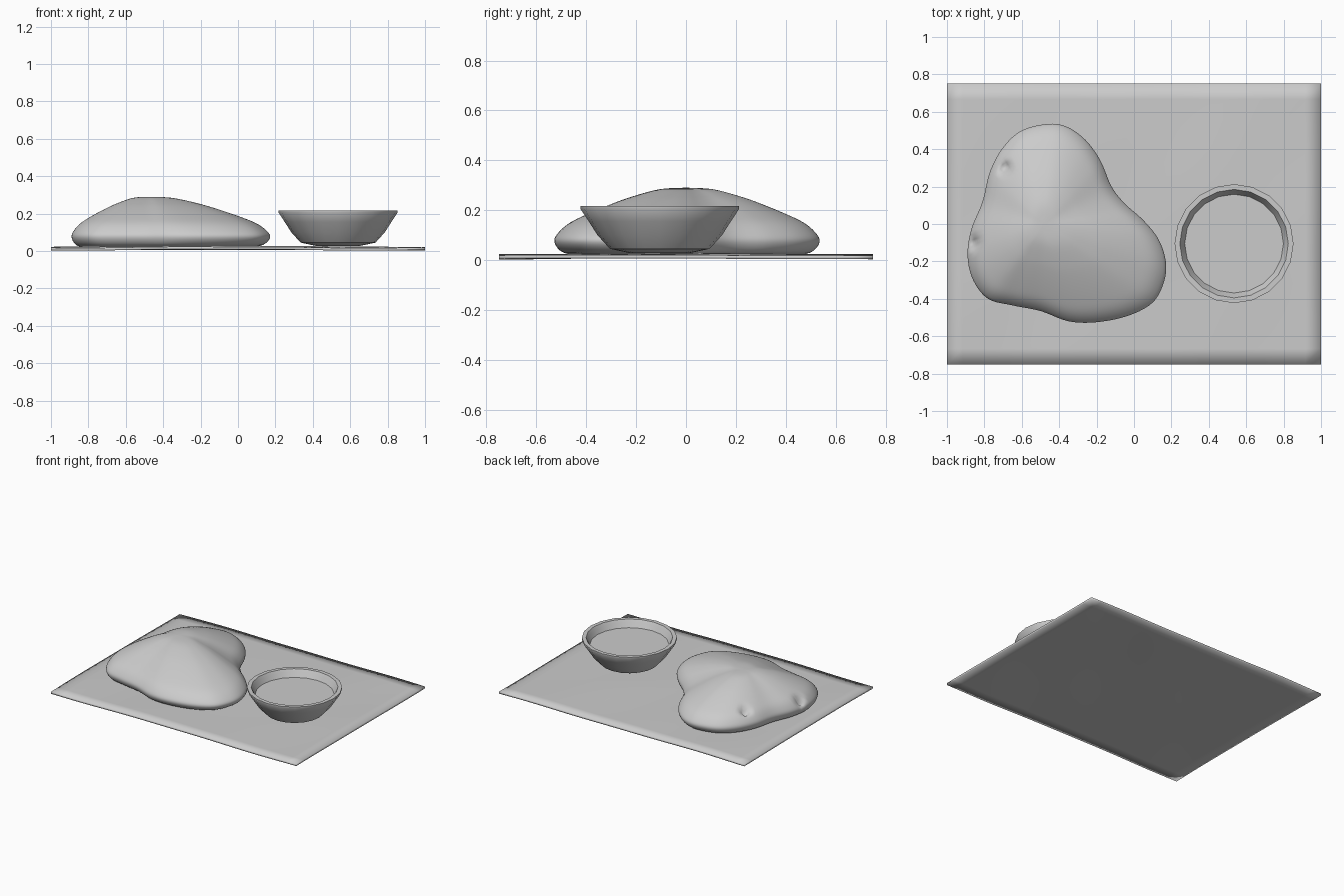
import bpy, bmesh
from math import sin, cos, pi, exp
from mathutils import Vector

if "Cube" in bpy.data.objects:
    bpy.data.objects.remove(bpy.data.objects["Cube"])


def finish(bm, name, angle=None):
    bmesh.ops.recalc_face_normals(bm, faces=bm.faces[:])
    me = bpy.data.meshes.new(name)
    bm.to_mesh(me)
    bm.free()
    ob = bpy.data.objects.new(name, me)
    bpy.context.collection.objects.link(ob)
    bpy.ops.object.select_all(action='DESELECT')
    ob.select_set(True)
    bpy.context.view_layer.objects.active = ob
    if angle is None:
        bpy.ops.object.shade_smooth()
    else:
        bpy.ops.object.shade_smooth_by_angle(angle=angle)
    return ob


def loft(bm, rings):
    """Skin closed loops of equal length and cap both ends."""
    loops = [[bm.verts.new(p) for p in r] for r in rings]
    n = len(loops[0])
    for a, b in zip(loops, loops[1:]):
        for i in range(n):
            j = (i + 1) % n
            bm.faces.new((a[i], a[j], b[j], b[i]))
    bm.faces.new(loops[0])
    bm.faces.new(loops[-1])


def spline(pts, steps, closed):
    """Catmull-Rom interpolation of a list of 2D points."""
    n, out = len(pts), []
    get = (lambda i: Vector(pts[i % n])) if closed else \
          (lambda i: Vector(pts[max(0, min(n - 1, i))]))
    for i in range(n if closed else n - 1):
        a, b, c, d = (get(i + k) for k in (-1, 0, 1, 2))
        for s in range(steps):
            t = s / steps
            out.append(0.5 * (2*b + (c - a)*t + (2*a - 5*b + 4*c - d)*t*t
                              + (3*b - a - 3*c + d)*t**3))
    if not closed:
        out.append(get(n - 1))
    return out


def ripple(x, y):
    swell = 0.006 * (1 - (x * x + (y / 0.75) ** 2) / 2)
    return 0.018 + swell + 0.003 * sin(4.1*x + 1.3*y) * cos(3.7*y - 0.8*x) \
        + 0.001 * sin(9*x - 7*y)


# Cloth: thin, gently rippled sheet
bm = bmesh.new()
bmesh.ops.create_grid(bm, x_segments=24, y_segments=18, size=1)
for v in bm.verts:
    v.co.y *= 0.75
    v.co.z = ripple(v.co.x, v.co.y)
res = bmesh.ops.extrude_face_region(bm, geom=bm.faces[:])
for v in [g for g in res['geom'] if isinstance(g, bmesh.types.BMVert)]:
    v.co.z = max(0.0, v.co.z - 0.014)
finish(bm, "cloth")

# Loaf: three-lobed outline scaled through a domed profile
outline = [(-.46, .535), (-.6, .5), (-.7, .41), (-.77, .28), (-.81, .12),
           (-.87, -.03), (-.89, -.17), (-.86, -.3), (-.78, -.4), (-.65, -.435),
           (-.5, -.465), (-.35, -.52), (-.2, -.525), (-.03, -.49), (.1, -.42),
           (.16, -.31), (.17, -.2), (.13, -.08), (.05, .02), (-.05, .11),
           (-.12, .2), (-.18, .34), (-.26, .45), (-.36, .52)]
dome = [(.02, .29), (.2, .284), (.4, .256), (.56, .226), (.75, .184),
        (.88, .15), (.96, .115), (1, .08), (.97, .045), (.9, .025),
        (.75, .018), (.05, .016)]
peak = Vector((-.48, 0))
shape = spline(outline, 5, True)
rings = []
for t, z in spline(dome, 4, False):
    rings.append([(*(peak + (p - peak) * t), z) for p in shape])
bm = bmesh.new()
loft(bm, rings)
# Two small pinched dimples on the left side
for dx, dy in ((-.69, .30), (-.855, -.10)):
    for v in bm.verts:
        d2 = (v.co.x - dx) ** 2 + (v.co.y - dy) ** 2
        if v.co.z > .07:
            v.co.z -= .05 * exp(-d2 / .025 ** 2)
finish(bm, "bread_loaf")


def disc(r, z, n=20):
    return [(.535 + r * cos(2*pi*i/n), -.105 + r * sin(2*pi*i/n), z)
            for i in range(n)]


# Bowl: turned profile, outside up and back down the inside
bm = bmesh.new()
loft(bm, [disc(r, z) for r, z in (
    (.12, .028), (.2, .045), (.25, .1), (.285, .155), (.318, .205),
    (.318, .217), (.29, .217), (.28, .2), (.262, .16), (.225, .1), (.18, .062))])
finish(bm, "bowl", 0.6)

# Dip filling the bowl
bm = bmesh.new()
bm.faces.new([bm.verts.new(p) for p in disc(.264, .165)])
finish(bm, "dip", 0.6)
